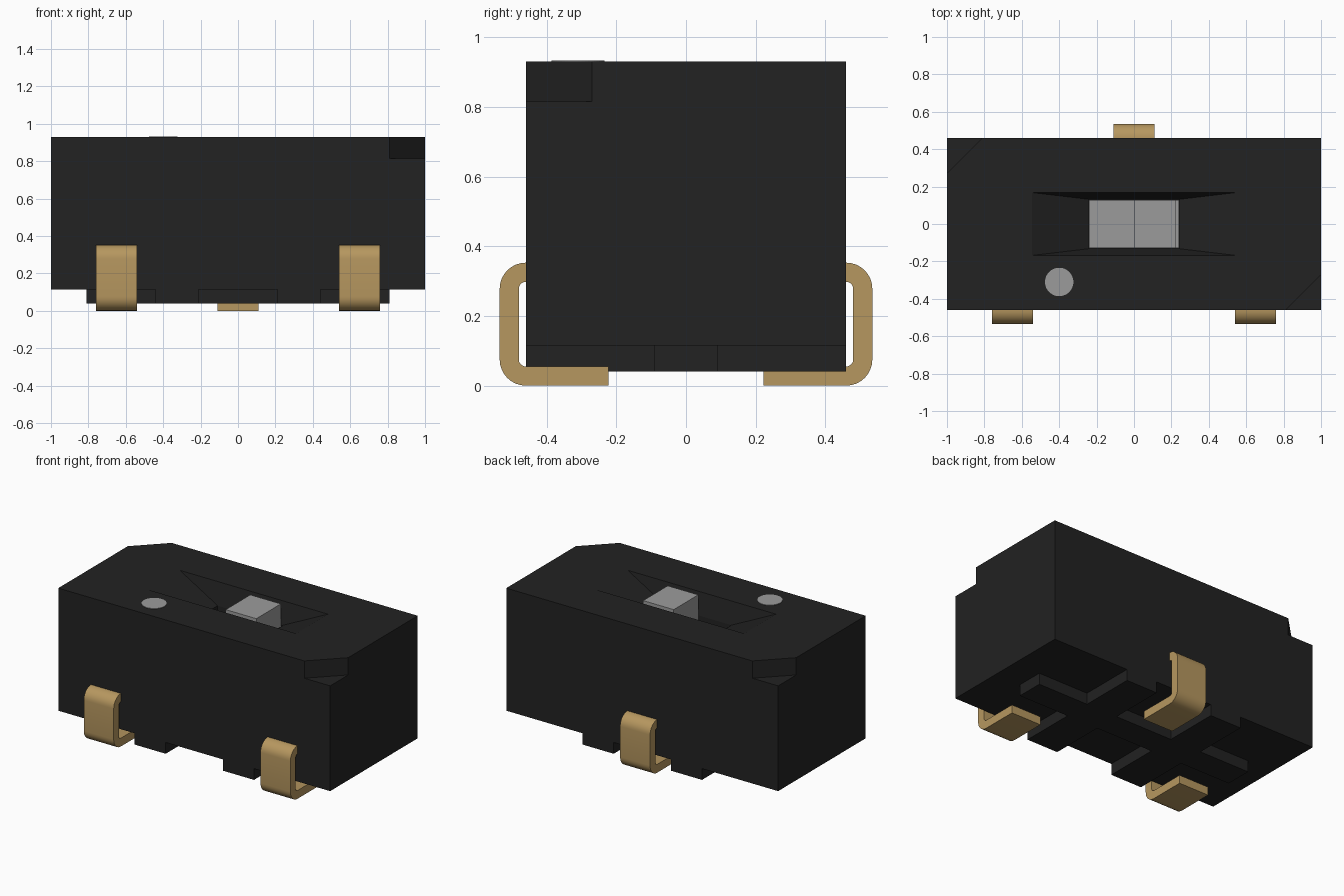
import bpy, bmesh, math
from mathutils import Vector

if "Cube" in bpy.data.objects:
    bpy.data.objects.remove(bpy.data.objects["Cube"])


def material(name, rgb):
    m = bpy.data.materials.new(name)
    m.diffuse_color = (*rgb, 1)
    m.use_nodes = True
    m.node_tree.nodes["Principled BSDF"].inputs["Base Color"].default_value = m.diffuse_color
    return m


BLACK = material("black plastic", (0.016, 0.016, 0.016))
BRASS = material("brass", (0.47, 0.31, 0.115))
GREY = material("light grey", (0.33, 0.33, 0.33))


def loft(name, bottom, top, mat):
    """Solid between two matching closed loops of 3D points."""
    bm = bmesh.new()
    a = [bm.verts.new(p) for p in bottom]
    b = [bm.verts.new(p) for p in top]
    n = len(a)
    bm.faces.new(a[::-1])
    bm.faces.new(b)
    for i in range(n):
        j = (i + 1) % n
        bm.faces.new((a[i], a[j], b[j], b[i]))
    bmesh.ops.recalc_face_normals(bm, faces=bm.faces)
    me = bpy.data.meshes.new(name)
    bm.to_mesh(me)
    bm.free()
    me.materials.append(mat)
    ob = bpy.data.objects.new(name, me)
    bpy.context.collection.objects.link(ob)
    return ob


def prism_z(name, outline, z0, z1, mat):
    return loft(name, [(x, y, z0) for x, y in outline], [(x, y, z1) for x, y in outline], mat)


def rect(x, y):
    return [(-x, -y), (x, -y), (x, y), (-x, y)]


def cut(target, cutter):
    mod = target.modifiers.new("cut", 'BOOLEAN')
    mod.operation = 'DIFFERENCE'
    mod.solver = 'EXACT'
    mod.object = cutter
    bpy.context.view_layer.objects.active = target
    bpy.ops.object.modifier_apply(modifier=mod.name)
    bpy.data.objects.remove(cutter)


# Housing with corner notches and a tapered slot
body = prism_z("housing", rect(1, 0.46), 0.115, 0.93, BLACK)
for s in (1, -1):
    cut(body, prism_z("notch_cutter", [(s * 0.75, -s * 0.52), (s * 1.06, -s * 0.52), (s * 1.06, -s * 0.21)],
                      0.815, 1.1, BLACK))
cut(body, prism_z("hole_cutter", rect(0.242, 0.132), 0.6, 1.1, BLACK))
k = 0.1 / 0.14  # extend the taper a little above the top face
cut(body, loft("funnel_cutter", [(x, y, 0.79) for x, y in rect(0.242, 0.132)],
               [(x, y, 1.03) for x, y in rect(0.545 + 0.303 * k, 0.168 + 0.036 * k)], BLACK))

# Standoff ribs under the housing: one long bar crossed by two short bars
half = [(0.81, -0.09), (0.81, 0.09), (0.44, 0.09), (0.44, 0.46), (0.21, 0.46), (0.21, 0.09)]
quarter = [(-x, y) for x, y in half[1:]][::-1]
upper = half[1:] + quarter
ribs = upper + [(-x, -y) for x, y in upper]
prism_z("standoff_ribs", ribs, 0.04, 0.115, BLACK)

# Slider: low base plate with a raised knob on the right half
slider = [(-0.24, 0.6), (0.24, 0.6), (0.24, 0.72), (0.225, 0.72), (0.225, 0.928),
          (0.0, 0.928), (0.0, 0.72), (-0.24, 0.72)]
loft("slider_knob", [(x, -0.129, z) for x, z in slider], [(x, 0.129, z) for x, z in slider], GREY)

# Round marker on top
dot = [(-0.4 + 0.076 * math.cos(i * math.tau / 48), -0.31 + 0.076 * math.sin(i * math.tau / 48))
       for i in range(48)]
prism_z("marker_dot", dot, 0.925, 0.933, GREY)


def arc(cy, cz, r, a0, a1, n=8):
    return [(cy + r * math.cos(math.radians(a0 + (a1 - a0) * i / n)),
             cz + r * math.sin(math.radians(a0 + (a1 - a0) * i / n))) for i in range(n + 1)]


# C-shaped pins, profile drawn for the rear side
R, T = 0.075, 0.055
cy, zt = 0.535 - R, 0.353
ri = R - T
profile = ([(0.4, zt)] + arc(cy, zt - R, R, 90, 0) + arc(cy, R, R, 0, -90) +
           [(0.222, 0), (0.222, T)] + arc(cy, R, ri, -90, 0) + arc(cy, zt - R, ri, 0, 90) +
           [(0.4, zt - T)])
for name, x, s in (("front_left_pin", -0.65, -1), ("front_right_pin", 0.65, -1), ("rear_pin", 0, 1)):
    pin = loft(name, [(x - 0.11, s * y, z) for y, z in profile],
               [(x + 0.11, s * y, z) for y, z in profile], BRASS)
    bpy.ops.object.select_all(action='DESELECT')
    pin.select_set(True)
    bpy.context.view_layer.objects.active = pin
    bpy.ops.object.shade_smooth_by_angle(angle=math.radians(30))
